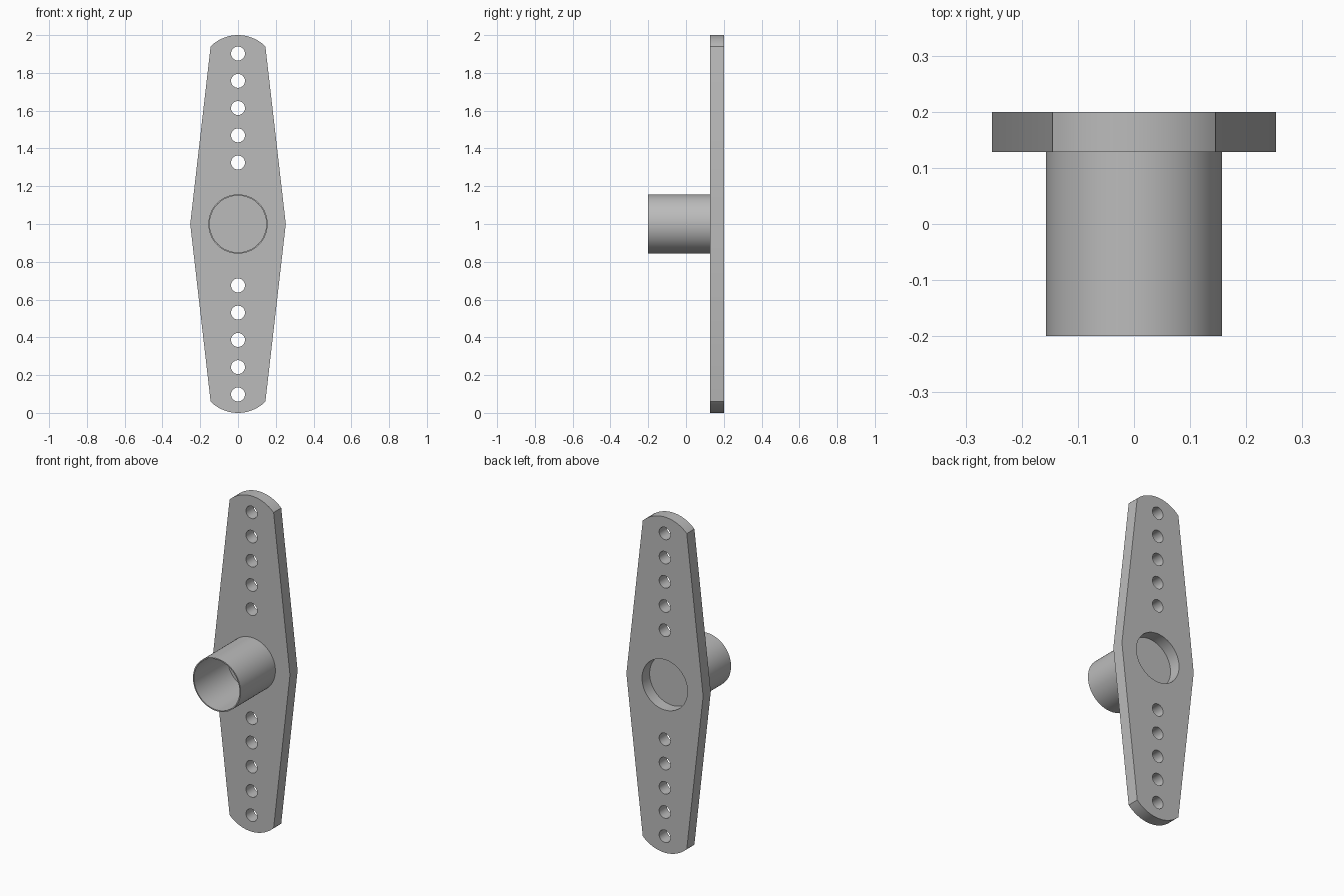
import bpy, bmesh
from math import sin, cos, pi, asin, radians
from mathutils import Matrix, Vector

cube = bpy.data.objects.get("Cube")
if cube:
    bpy.data.objects.remove(cube)

MID = 1.0                      # height of the hub axis
BACK, FRONT = 0.2, 0.128       # plate faces along y
BORE, HUB = 0.15, 0.157        # hub inner and outer radius

grey = bpy.data.materials.new("light_grey")
grey.use_nodes = True
grey.diffuse_color = (0.5, 0.5, 0.5, 1)
grey.node_tree.nodes["Principled BSDF"].inputs["Base Color"].default_value = (0.5, 0.5, 0.5, 1)


def finish(obj):
    obj.data.materials.clear()
    obj.data.materials.append(grey)
    bpy.ops.object.select_all(action='DESELECT')
    obj.select_set(True)
    bpy.context.view_layer.objects.active = obj
    bpy.ops.object.shade_smooth_by_angle(angle=radians(30))


def circle(cz, r, n):
    return [(r * cos(2 * pi * i / n), cz + r * sin(2 * pi * i / n)) for i in range(n)]


# Arm outline: straight tapered sides with shallow rounded tips
half, tip = 0.145, 0.06
arc_r = (half ** 2 + tip ** 2) / (2 * tip)
sweep = asin(half / arc_r)
top = []
for i in range(25):
    a = sweep * (1 - i / 12)
    top.append((arc_r * sin(a), 1 - arc_r + arc_r * cos(a)))
outline = [(0.253, 0)] + top + [(-0.253, 0)] + [(-x, -z) for x, z in top]

# Mounting holes in both arms and the central bore
loops = [outline, circle(0, BORE, 64)]
for side in (-1, 1):
    for i in range(5):
        loops.append(circle(side * (0.325 + 0.1443 * i), 0.037, 32))

curve = bpy.data.curves.new("arm_outline", 'CURVE')
curve.dimensions = '2D'
curve.fill_mode = 'BOTH'
curve.extrude = (BACK - FRONT) / 2
for pts in loops:
    spline = curve.splines.new('POLY')
    spline.points.add(len(pts) - 1)
    spline.use_cyclic_u = True
    for p, (x, z) in zip(spline.points, pts):
        p.co = (x, z, 0, 1)
helper = bpy.data.objects.new("arm_outline", curve)
bpy.context.collection.objects.link(helper)
bpy.context.view_layer.update()
mesh = bpy.data.meshes.new_from_object(helper.evaluated_get(bpy.context.evaluated_depsgraph_get()))
bpy.data.objects.remove(helper)

# Stand the arm plate upright and weld its rims
bm = bmesh.new()
bm.from_mesh(mesh)
bmesh.ops.remove_doubles(bm, verts=bm.verts, dist=1e-5)
bm.transform(Matrix.Translation((0, (BACK + FRONT) / 2, MID)) @ Matrix.Rotation(pi / 2, 4, 'X'))
bmesh.ops.recalc_face_normals(bm, faces=bm.faces)
bm.to_mesh(mesh)
bm.free()
plate = bpy.data.objects.new("arm_plate", mesh)
bpy.context.collection.objects.link(plate)
finish(plate)

# Hub: thin-walled cup, open at the front, closed by a thin web at the plate
profile = [(0, FRONT - 0.014), (BORE, FRONT - 0.014), (BORE, -0.2),
           (HUB, -0.2), (HUB, FRONT), (0, FRONT)]
bm = bmesh.new()
verts = [bm.verts.new((r, y, MID)) for r, y in profile]
edges = [bm.edges.new(pair) for pair in zip(verts, verts[1:])]
bmesh.ops.spin(bm, geom=verts + edges, cent=(0, 0, MID), axis=(0, 1, 0),
               angle=2 * pi, steps=64)
bmesh.ops.remove_doubles(bm, verts=bm.verts, dist=1e-5)
bmesh.ops.recalc_face_normals(bm, faces=bm.faces)
mesh = bpy.data.meshes.new("hub")
bm.to_mesh(mesh)
bm.free()
hub = bpy.data.objects.new("hub", mesh)
bpy.context.collection.objects.link(hub)
finish(hub)
